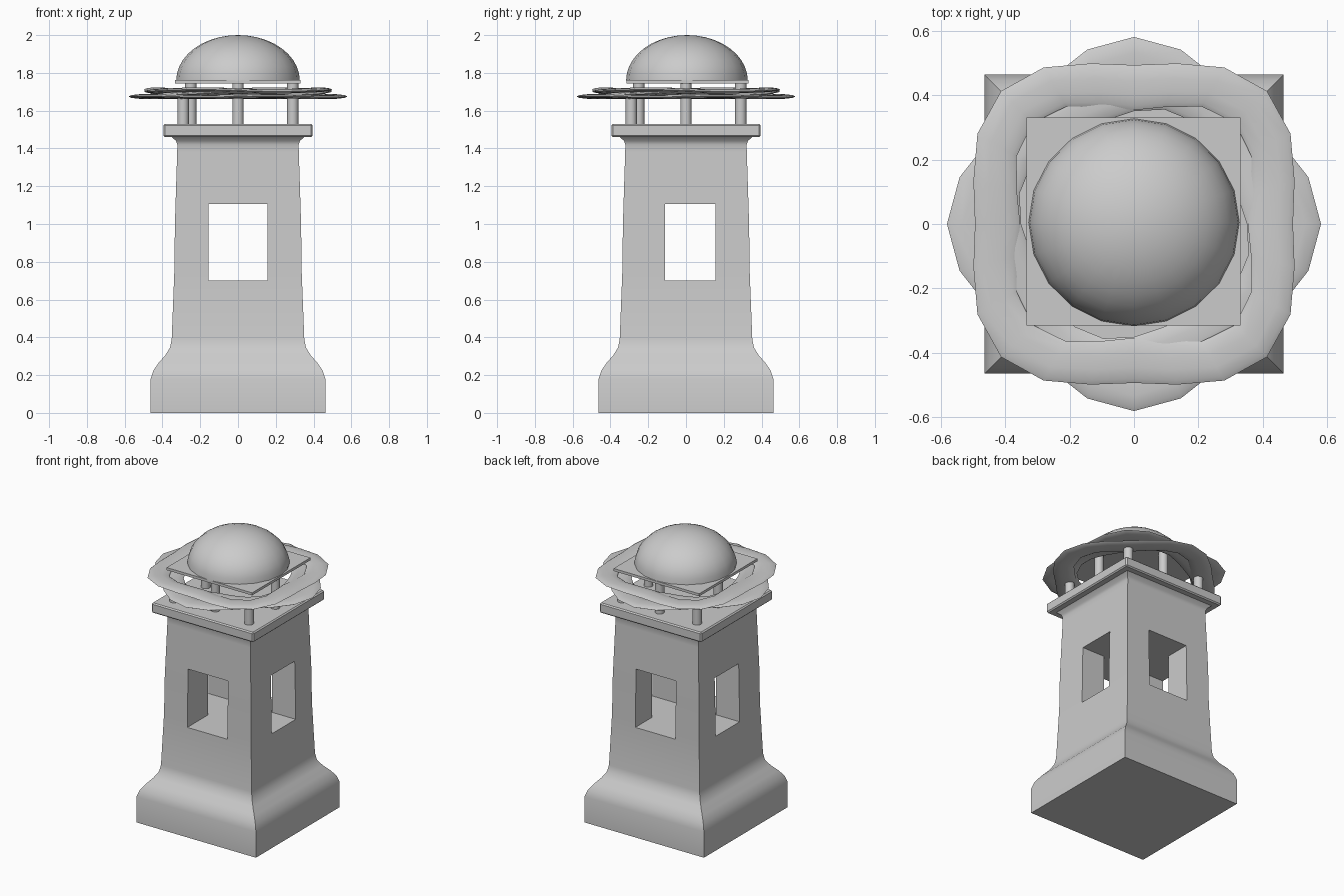
import bpy, bmesh
from math import cos, sin, pi, radians

if "Cube" in bpy.data.objects:
    bpy.data.objects.remove(bpy.data.objects["Cube"])


def finish(name, bm, smooth=True):
    bmesh.ops.recalc_face_normals(bm, faces=bm.faces[:])
    me = bpy.data.meshes.new(name)
    bm.to_mesh(me)
    bm.free()
    ob = bpy.data.objects.new(name, me)
    bpy.context.collection.objects.link(ob)
    if smooth:
        bpy.ops.object.select_all(action='DESELECT')
        ob.select_set(True)
        bpy.context.view_layer.objects.active = ob
        bpy.ops.object.shade_smooth_by_angle(angle=radians(40))
    return ob


def box(name, x0, x1, y0, y1, z0, z1, bevel=0):
    bm = bmesh.new()
    bmesh.ops.create_cube(bm, size=1)
    for v in bm.verts:
        v.co = ((x0 + x1) / 2 + v.co.x * (x1 - x0),
                (y0 + y1) / 2 + v.co.y * (y1 - y0),
                (z0 + z1) / 2 + v.co.z * (z1 - z0))
    if bevel:
        bmesh.ops.bevel(bm, geom=bm.edges[:], offset=bevel, segments=1, affect='EDGES')
    return finish(name, bm, False)


# Square tower shaft from a half-width profile
profile = [(.463, 0), (.463, .18), (.448, .225), (.42, .265), (.385, .305), (.36, .345),
           (.351, .39), (.337, .75), (.334, 1.0), (.322, 1.38), (.321, 1.42),
           (.328, 1.44), (.35, 1.46)]
bm = bmesh.new()
rings = [[bm.verts.new((sx * w, sy * w, z)) for sx, sy in ((-1, -1), (1, -1), (1, 1), (-1, 1))]
         for w, z in profile]
for a, b in zip(rings, rings[1:]):
    for i in range(4):
        j = (i + 1) % 4
        bm.faces.new((a[i], a[j], b[j], b[i]))
bm.faces.new(rings[0])
bm.faces.new(rings[-1])
tower = finish("tower", bm)

# Crossing window tunnels
for args in ((-.155, .155, -1, 1), (-1, 1, -.11, .155)):
    cutter = box("window_cutter", *args, .70, 1.105)
    cutter.hide_render = True
    mod = tower.modifiers.new("window", 'BOOLEAN')
    mod.object, mod.operation, mod.solver = cutter, 'DIFFERENCE', 'EXACT'
    bpy.context.view_layer.objects.active = tower
    bpy.ops.object.modifier_apply(modifier=mod.name)
    bpy.data.objects.remove(cutter)

# Balcony slab and roof plate
box("balcony_slab", -.395, .395, -.395, .395, 1.46, 1.53, .008)
box("roof_plate", -.333, .33, -.315, .33, 1.745, 1.763)

# Posts: short at the corners, tall at the middle of each side
posts = [(x, y, 1.69) for x in (-.29, .29) for y in (-.29, .29)]
posts += [(-.25, 0, 1.75), (.29, 0, 1.75), (0, -.25, 1.75), (0, .29, 1.75)]
for x, y, top in posts:
    bm = bmesh.new()
    bmesh.ops.create_cone(bm, cap_ends=True, segments=16, radius1=.03, radius2=.03, depth=top - 1.52)
    bmesh.ops.translate(bm, verts=bm.verts[:], vec=(x, y, (top + 1.52) / 2))
    finish("post", bm)


# Flat wavy bands that overlap into a wreath
def band(name, radius, wave, phase, z, half_width, tilt=0, n=24, m=10):
    bm = bmesh.new()
    loops = []
    for i in range(n):
        t = 2 * pi * i / n
        r = radius + wave * cos(4 * t + phase)
        zc = z + tilt * sin(4 * t + phase)
        loops.append([bm.verts.new(((r + half_width * cos(2 * pi * k / m)) * cos(t),
                                    (r + half_width * cos(2 * pi * k / m)) * sin(t),
                                    zc + .012 * sin(2 * pi * k / m))) for k in range(m)])
    for i in range(n):
        a, b = loops[i], loops[(i + 1) % n]
        for k in range(m):
            l = (k + 1) % m
            bm.faces.new((a[k], b[k], b[l], a[l]))
    return finish(name, bm)


band("wreath_lower_band", .47, .04, 0, 1.675, .07, .003)
band("wreath_upper_band", .468, .045, pi, 1.707, .07, .005)
band("wreath_inner_band", .41, .02, pi / 2, 1.692, .06, .008)

# Low dome
bm = bmesh.new()
bmesh.ops.create_uvsphere(bm, u_segments=20, v_segments=20, radius=1)
bmesh.ops.bisect_plane(bm, geom=bm.verts[:] + bm.edges[:] + bm.faces[:], plane_co=(0, 0, 0),
                       plane_no=(0, 0, 1), clear_inner=True)
bmesh.ops.holes_fill(bm, edges=[e for e in bm.edges if e.is_boundary], sides=0)
for v in bm.verts:
    v.co = (v.co.x * .327, v.co.y * .322 + .005, 1.76 + v.co.z * .24)
finish("dome", bm)
